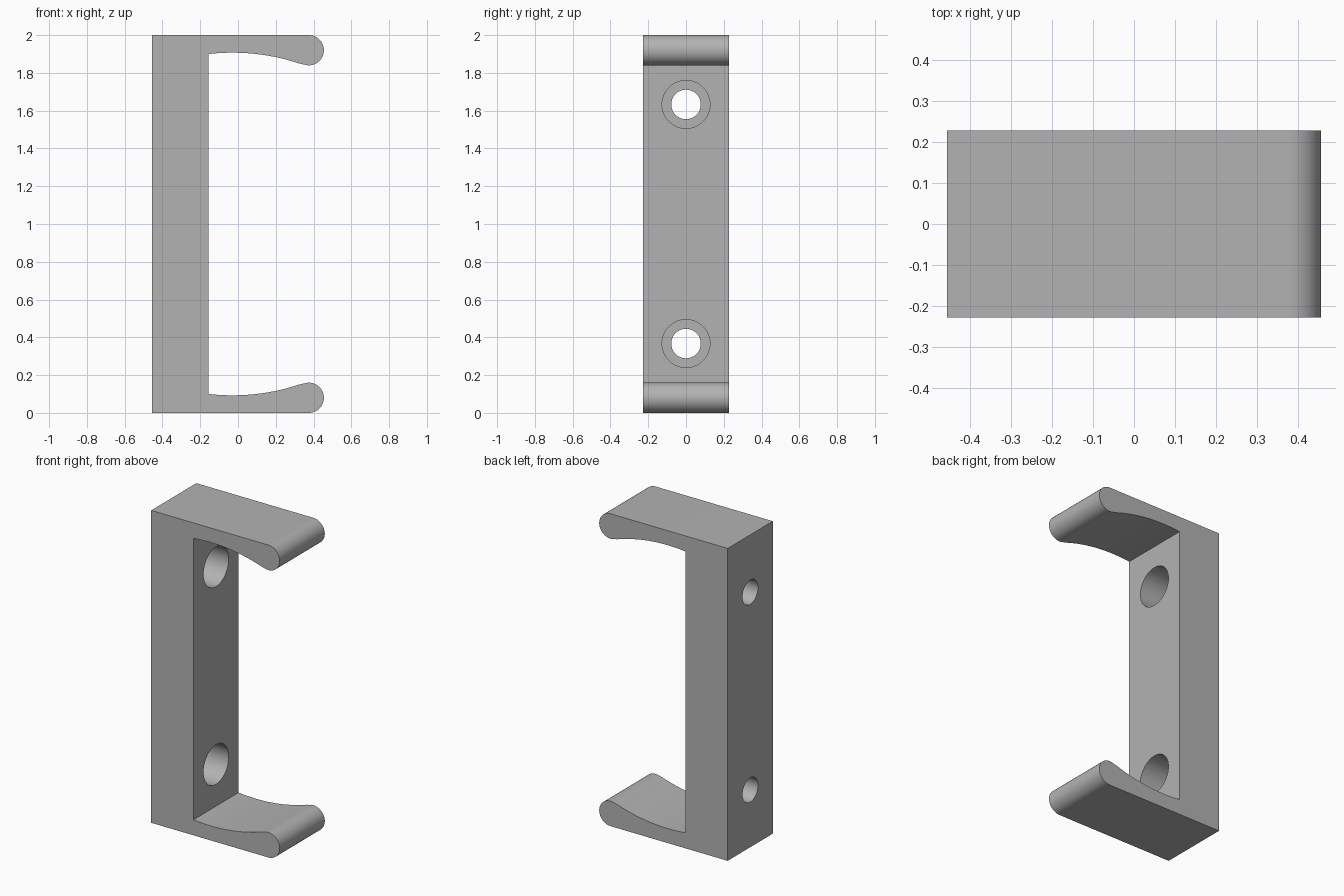
import bpy, bmesh
from math import sin, cos, pi, asin
from mathutils import Matrix

cube = bpy.data.objects.get("Cube")
if cube:
    bpy.data.objects.remove(cube, do_unlink=True)

BACK, INNER = -0.455, -0.155       # back plate extent along x
HALF_W = 0.228                     # half width along y
HEIGHT = 2.0
TIP_R, TIP_X = 0.08, 0.375         # rounded arm tip
ARC_R, ARC_X, ARC_Z = 1.13, -0.03, 0.093   # hollow on the arm's inner face
HOLE_R, BORE_R, BORE_DEPTH = 0.078, 0.127, 0.2


def make_object(name, bm):
    bmesh.ops.recalc_face_normals(bm, faces=bm.faces)
    mesh = bpy.data.meshes.new(name)
    bm.to_mesh(mesh)
    bm.free()
    obj = bpy.data.objects.new(name, mesh)
    bpy.context.collection.objects.link(obj)
    return obj


def lower_arm():
    """Outline from the bottom back corner, round the tip, to the inner corner."""
    pts = [(BACK, 0)]
    join = asin((TIP_X - ARC_X) / (ARC_R + TIP_R))   # tangent angle at the tip
    steps = 32
    for i in range(steps + 1):
        a = -pi / 2 + (pi + join) * i / steps
        pts.append((TIP_X + TIP_R * cos(a), TIP_R + TIP_R * sin(a)))
    end = asin((INNER - ARC_X) / ARC_R)
    for i in range(1, 25):
        a = join + (end - join) * i / 24
        pts.append((ARC_X + ARC_R * sin(a), ARC_Z + ARC_R * (1 - cos(a))))
    return pts


# Bracket body: arm outline mirrored in height and extruded across the width
half = lower_arm()
outline = half + [(x, HEIGHT - z) for x, z in reversed(half)]
bm = bmesh.new()
face = bm.faces.new([bm.verts.new((x, -HALF_W, z)) for x, z in outline])
ext = bmesh.ops.extrude_face_region(bm, geom=[face])
bmesh.ops.translate(bm, vec=(0, 2 * HALF_W, 0),
                    verts=[v for v in ext["geom"] if isinstance(v, bmesh.types.BMVert)])
bracket = make_object("clip_bracket", bm)


def screw_hole_cutter(name, z):
    """Stepped cutter: narrow through hole with a wide bore from the inner side."""
    bm = bmesh.new()
    floor = INNER - BORE_DEPTH
    profile = [(BACK - 0.1, 0), (BACK - 0.1, HOLE_R), (floor, HOLE_R),
               (floor, BORE_R), (INNER + 0.1, BORE_R), (INNER + 0.1, 0)]
    verts = [bm.verts.new((x, 0, r)) for x, r in profile]
    edges = [bm.edges.new(pair) for pair in zip(verts, verts[1:])]
    bmesh.ops.spin(bm, geom=verts + edges, cent=(0, 0, 0), axis=(1, 0, 0),
                   angle=2 * pi, steps=64)
    bmesh.ops.remove_doubles(bm, verts=bm.verts, dist=0.0001)
    bm.transform(Matrix.Translation((0, 0, z)))
    cutter = make_object(name, bm)
    cutter.hide_render = True
    return cutter


# Two counterbored screw holes through the back plate
bpy.context.view_layer.objects.active = bracket
for label, z in (("lower", 0.367), ("upper", HEIGHT - 0.367)):
    cutter = screw_hole_cutter(label + "_hole_cutter", z)
    mod = bracket.modifiers.new(label + "_hole", "BOOLEAN")
    mod.operation, mod.solver, mod.object = "DIFFERENCE", "EXACT", cutter
    bpy.ops.object.modifier_apply(modifier=mod.name)
    bpy.data.objects.remove(cutter, do_unlink=True)

# Plain grey material
grey = bpy.data.materials.new("plain_grey")
grey.use_nodes = True
colour = (0.45, 0.45, 0.45, 1)
grey.diffuse_color = colour
grey.node_tree.nodes["Principled BSDF"].inputs["Base Color"].default_value = colour
bracket.data.materials.clear()
bracket.data.materials.append(grey)

# Smooth the curved faces, keep the corners sharp
bpy.ops.object.select_all(action="DESELECT")
bracket.select_set(True)
bpy.ops.object.shade_smooth_by_angle(angle=pi / 6)
